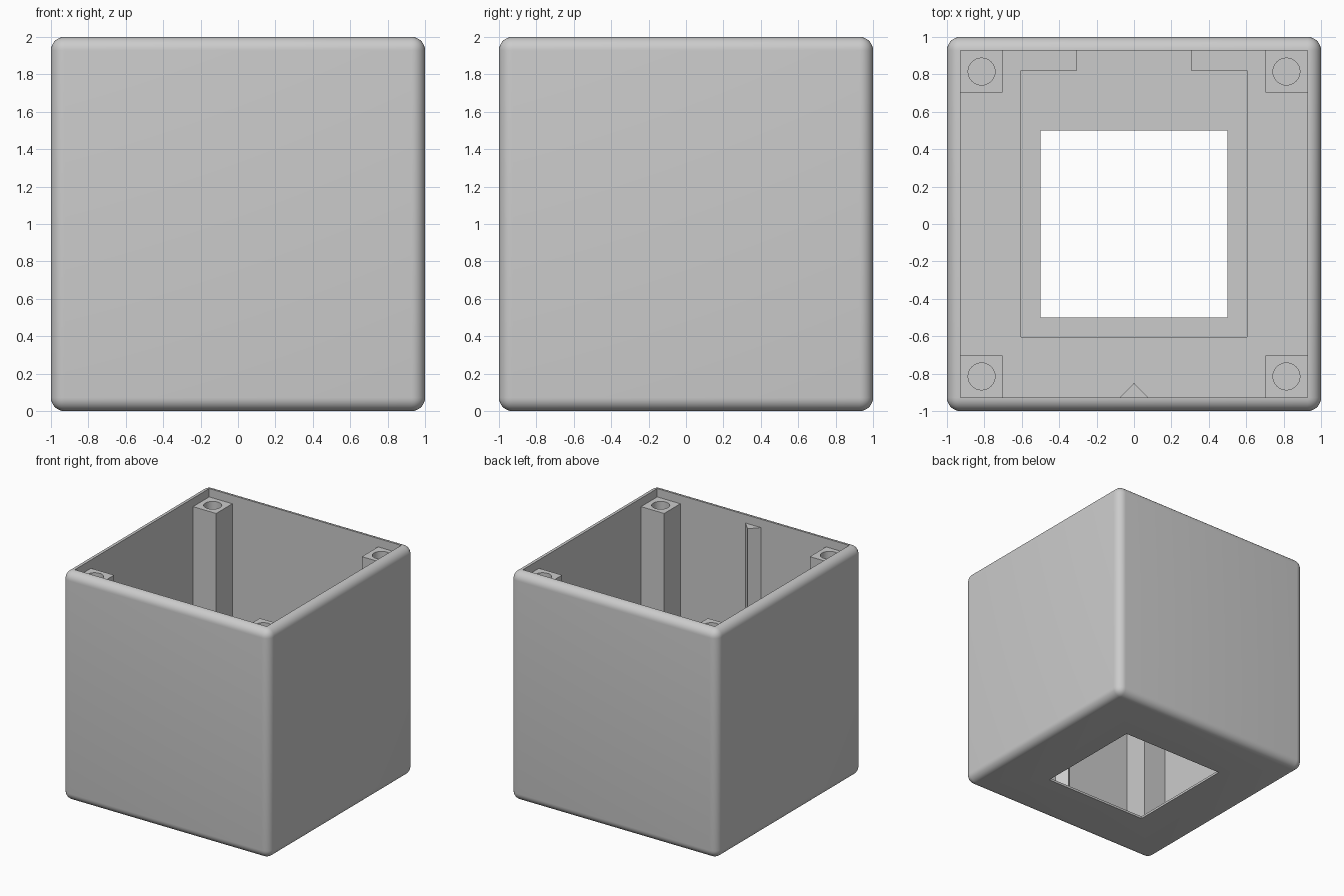
import bpy
import bmesh
from math import cos, sin, tau, radians

if "Cube" in bpy.data.objects:
    bpy.data.objects.remove(bpy.data.objects["Cube"], do_unlink=True)

INNER = 0.927    # half width of the cavity
FLOOR = 0.073    # top of the floor
LEDGE = 1.927    # top of posts and rib

grey = bpy.data.materials.new("light grey plastic")
grey.use_nodes = True
colour = (0.6, 0.6, 0.6, 1)
grey.diffuse_color = colour
grey.node_tree.nodes["Principled BSDF"].inputs["Base Color"].default_value = colour


def prism(name, outline, z0, z1):
    """Extrude a counter-clockwise outline from z0 to z1."""
    bm = bmesh.new()
    low = [bm.verts.new((x, y, z0)) for x, y in outline]
    high = [bm.verts.new((x, y, z1)) for x, y in outline]
    bm.faces.new(low[::-1])
    bm.faces.new(high)
    for i in range(len(low)):
        j = (i + 1) % len(low)
        bm.faces.new((low[i], low[j], high[j], high[i]))
    mesh = bpy.data.meshes.new(name)
    bm.to_mesh(mesh)
    bm.free()
    mesh.materials.append(grey)
    obj = bpy.data.objects.new(name, mesh)
    bpy.context.collection.objects.link(obj)
    return obj


def rect(x0, y0, x1, y1):
    return [(x0, y0), (x1, y0), (x1, y1), (x0, y1)]


def square(half):
    return rect(-half, -half, half, half)


def apply_modifier(obj, mod):
    bpy.ops.object.select_all(action='DESELECT')
    bpy.context.view_layer.objects.active = obj
    obj.select_set(True)
    bpy.ops.object.modifier_apply(modifier=mod.name)


def cut(obj, cutter):
    mod = obj.modifiers.new("cut", 'BOOLEAN')
    mod.operation = 'DIFFERENCE'
    mod.solver = 'EXACT'
    mod.object = cutter
    apply_modifier(obj, mod)
    bpy.data.objects.remove(cutter, do_unlink=True)


def smooth(obj):
    bpy.ops.object.select_all(action='DESELECT')
    bpy.context.view_layer.objects.active = obj
    obj.select_set(True)
    bpy.ops.object.shade_smooth_by_angle(angle=radians(30))


# Rounded outer case
case = prism("case", square(1), 0, 2)
round_edges = case.modifiers.new("round", 'BEVEL')
round_edges.width = 0.072
round_edges.segments = 8
apply_modifier(case, round_edges)

# Open cavity, window in the floor and stepped recess around the window
cut(case, prism("cavity_cutter", square(INNER), FLOOR, 2.2))
cut(case, prism("window_cutter", square(0.5), -0.1, 0.3))
half = [(0.605, -0.605), (0.605, 0.82), (0.305, 0.82), (0.305, INNER)]
recess = half + [(-x, y) for x, y in reversed(half)]
cut(case, prism("recess_cutter", recess, 0.02, 0.2))
smooth(case)

# Screw posts in the four corners
for side, sx in (("left", 1), ("right", -1)):
    for end, sy in (("front", -1), ("back", 1)):
        xs = sorted((sx * 0.704, sx * (INNER + 0.02)))
        ys = sorted((sy * 0.704, sy * (INNER + 0.02)))
        post = prism(f"{end}_{side}_post", rect(xs[0], ys[0], xs[1], ys[1]), 0.05, LEDGE)
        circle = [(sx * 0.815 + 0.072 * cos(tau * i / 32),
                   sy * 0.815 + 0.072 * sin(tau * i / 32)) for i in range(32)]
        cut(post, prism("screw_hole_cutter", circle, 1.3, 2.1))
        smooth(post)

# Guide rib on the inside of the front wall
prism("guide_rib", [(-0.095, -INNER - 0.02), (0.095, -INNER - 0.02), (0, -0.85)], 0.05, LEDGE)
